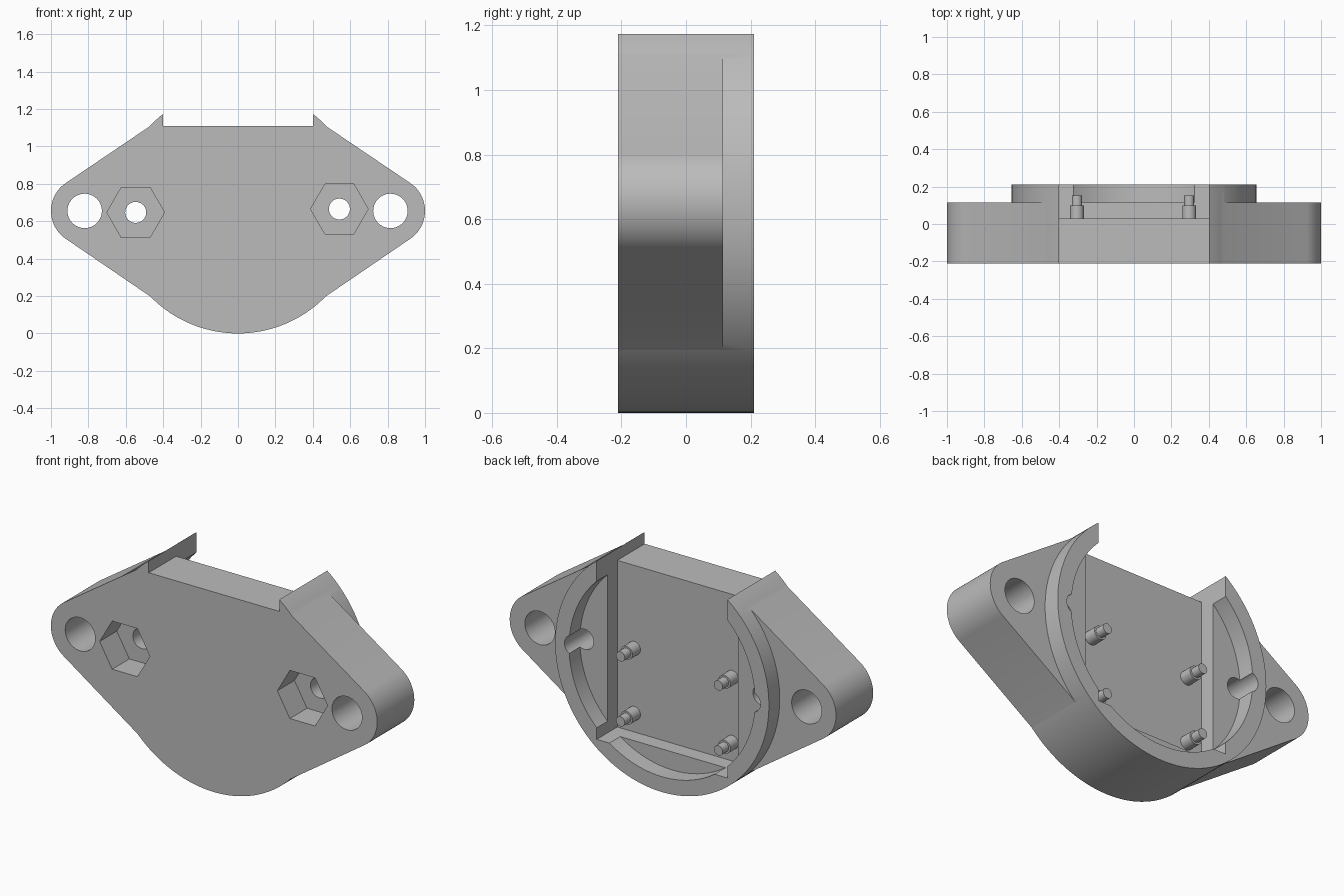
import bpy
import bmesh
from math import cos, sin, radians, tau

cube = bpy.data.objects.get("Cube")
if cube:
    bpy.data.objects.remove(cube, do_unlink=True)

grey = bpy.data.materials.new("matte_grey")
grey.use_nodes = True
COLOUR = (0.5, 0.5, 0.5, 1)
grey.diffuse_color = COLOUR
grey.node_tree.nodes["Principled BSDF"].inputs["Base Color"].default_value = COLOUR

MID = 0.655            # height of the main axis
FRONT, BACK = -0.21, 0.21
STEP = 0.115           # back of the flange and floor of the ring recess
FLOOR = 0.03           # floor of the square pocket


def circle(x, z, r, n=64):
    return [(x + r * cos(tau * i / n), z + r * sin(tau * i / n)) for i in range(n)]


def rect(x0, x1, z0, z1):
    return [(x0, z0), (x1, z0), (x1, z1), (x0, z1)]


def prism(name, outline, y0, y1):
    """Extrude an x-z outline along y."""
    bm = bmesh.new()
    face = bm.faces.new([bm.verts.new((x, y0, z)) for x, z in outline])
    out = bmesh.ops.extrude_face_region(bm, geom=[face])
    moved = [v for v in out["geom"] if isinstance(v, bmesh.types.BMVert)]
    bmesh.ops.translate(bm, verts=moved, vec=(0, y1 - y0, 0))
    bmesh.ops.recalc_face_normals(bm, faces=bm.faces)
    mesh = bpy.data.meshes.new(name)
    bm.to_mesh(mesh)
    bm.free()
    mesh.materials.append(grey)
    obj = bpy.data.objects.new(name, mesh)
    bpy.context.collection.objects.link(obj)
    return obj


def activate(obj):
    bpy.ops.object.select_all(action="DESELECT")
    obj.select_set(True)
    bpy.context.view_layer.objects.active = obj


def combine(target, tool, operation):
    """Apply a boolean and discard the tool."""
    tool.hide_render = True
    activate(target)
    mod = target.modifiers.new("cut", "BOOLEAN")
    mod.operation, mod.object, mod.solver = operation, tool, "EXACT"
    bpy.ops.object.modifier_apply(modifier=mod.name)
    bpy.data.objects.remove(tool, do_unlink=True)


def smooth(obj):
    activate(obj)
    bpy.ops.object.shade_smooth_by_angle(angle=radians(25))


# Round housing with a flange wing tapering to each side
body = prism("housing", circle(0, MID, 0.655, 128), FRONT, BACK)
half = [(0.37, 0.13)]
for i in range(25):
    a = radians(-56 + 112 * i / 24)
    half.append((0.82 + 0.18 * cos(a), MID + 0.18 * sin(a)))
half.append((0.40, 1.156))
wings = half + [(-x, z) for x, z in reversed(half)]
combine(body, prism("wings", wings, FRONT, STEP), "UNION")

# Ring recess, square pocket and open top
cutters = [
    prism("ring_recess", circle(0, MID, 0.57, 96), STEP, 0.4),
    prism("square_pocket", rect(-0.4, 0.4, 0.185, 1.4), FLOOR, 0.5),
    prism("open_top", rect(-0.4, 0.4, 1.108, 1.5), -0.5, 0.6),
]
# Mounting holes, bolt holes and hexagonal nut pockets
for hole_x, bolt_x, bolt_z in ((-0.82, -0.547, 0.647), (0.815, 0.542, 0.665)):
    cutters += [
        prism("mounting_hole", circle(hole_x, MID, 0.092), -0.5, 0.5),
        prism("bolt_hole", circle(bolt_x, bolt_z, 0.056, 48), -0.45, 0.45),
        prism("nut_pocket", circle(bolt_x, bolt_z, 0.154, 6), -0.4, -0.06),
    ]
for cutter in cutters:
    combine(body, cutter, "DIFFERENCE")
smooth(body)

# Four stepped locating pins on the pocket floor
for x in (-0.305, 0.295):
    for z in (0.29, 0.65):
        pin = prism("locating_pin", circle(x, z, 0.037, 32), FLOOR - 0.01, 0.1)
        combine(pin, prism("pin_tip", circle(x, z, 0.027, 32), 0.05, 0.153), "UNION")
        smooth(pin)
